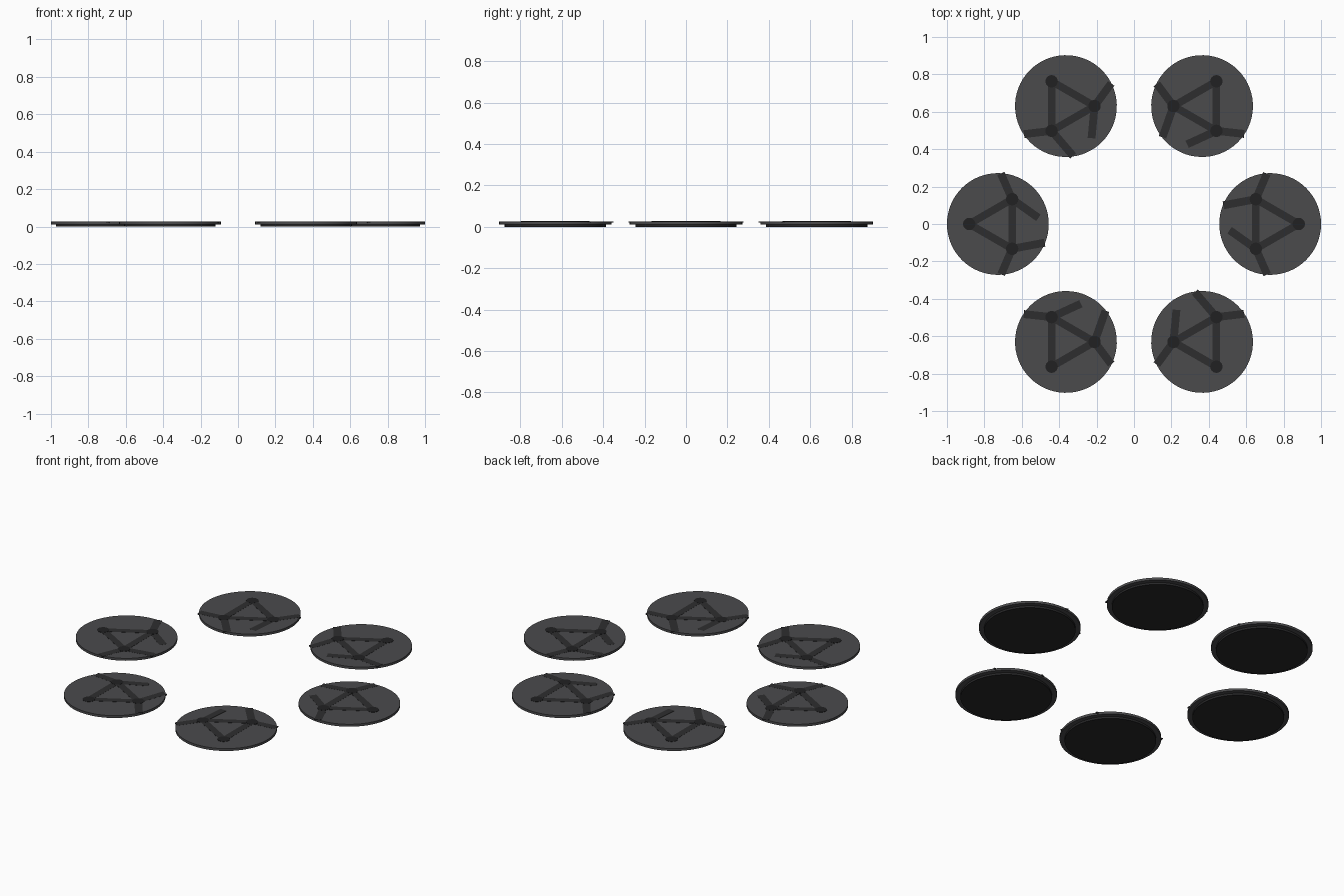
import bpy
from math import cos, sin, radians, atan2, hypot, pi
from mathutils import Matrix, Vector

if "Cube" in bpy.data.objects:
    bpy.data.objects.remove(bpy.data.objects["Cube"])


def material(name, value):
    m = bpy.data.materials.new(name)
    m.diffuse_color = (value, value, value * 1.05, 1)
    m.use_nodes = True
    m.node_tree.nodes["Principled BSDF"].inputs["Base Color"].default_value = m.diffuse_color
    return m


PAD = material("pad_grey", 0.07)
RUBBER = material("rubber_black", 0.02)
STRUT = material("strut_dark", 0.027)
STUD = material("stud_black", 0.015)

RING = 0.728      # distance of each pad from the centre
RADIUS = 0.272


def finish(name, mat):
    ob = bpy.context.object
    ob.name = name
    ob.data.materials.append(mat)
    return ob


def disc(name, x, y, r, z0, z1, mat, sides=64):
    bpy.ops.mesh.primitive_cylinder_add(vertices=sides, radius=r, depth=z1 - z0,
                                        location=(x, y, (z0 + z1) / 2))
    ob = finish(name, mat)
    bpy.ops.object.shade_smooth_by_angle(angle=radians(40))
    return ob


def bar(name, a, b, width, z0, z1, mat):
    bpy.ops.mesh.primitive_cube_add(size=1)
    ob = finish(name, mat)
    dx, dy = b[0] - a[0], b[1] - a[1]
    ob.data.transform(Matrix.Diagonal((hypot(dx, dy), width, z1 - z0, 1)))
    ob.location = ((a[0] + b[0]) / 2, (a[1] + b[1]) / 2, (z0 + z1) / 2)
    ob.rotation_euler.z = atan2(dy, dx)
    return ob


# Triangle corners and branch tips, relative to the pad centre
nodes = [(0.153 * cos(a), 0.153 * sin(a)) for a in (0, 2 * pi / 3, -2 * pi / 3)]
branches = [(1, (-0.018, 0.269)), (1, (-0.25, 0.10)),
            (2, (-0.217, -0.033)), (2, (-0.016, -0.27))]

for i in range(6):
    # Foot and top plate
    parts = [disc("pad_foot", 0, 0, 0.245, 0, 0.013, RUBBER),
             disc("pad_plate", 0, 0, RADIUS, 0.012, 0.026, PAD)]
    # Triangle of struts
    for k in range(3):
        parts.append(bar("triangle_strut", nodes[k], nodes[(k + 1) % 3],
                         0.04, 0.02, 0.0268, STRUT))
    # Branching struts that run to the rim
    for k, tip in branches:
        parts.append(bar("branch_strut", nodes[k], tip, 0.042, 0.02, 0.0265, STRUT))
    # Round studs on the corners
    for n in nodes:
        parts.append(disc("corner_stud", *n, 0.033, 0.02, 0.0275, STUD, 32))

    # Turn the pad and move it to its place on the ring
    ang = i * pi / 3
    place = Matrix.Rotation(ang, 4, 'Z') @ Matrix.Translation(Vector((0, 0, 0)))
    place = Matrix.Translation((RING * cos(ang), RING * sin(ang), 0)) @ place
    bpy.context.view_layer.update()
    for p in parts:
        p.matrix_world = place @ p.matrix_world
